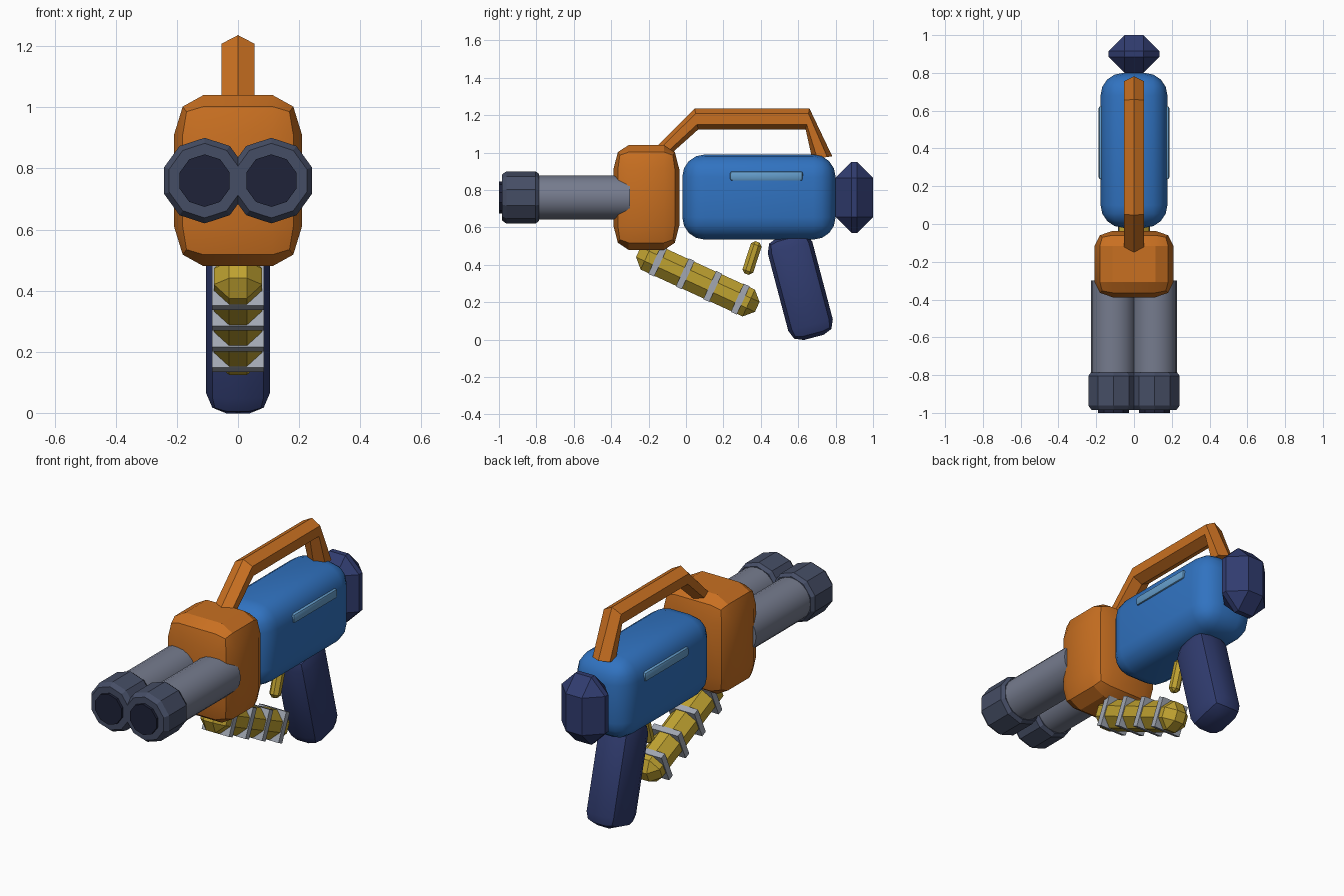
import bpy, bmesh, math
from mathutils import Matrix, Vector

if "Cube" in bpy.data.objects:
    bpy.data.objects.remove(bpy.data.objects["Cube"])


def material(name, rgb):
    m = bpy.data.materials.new(name)
    m.diffuse_color = (*rgb, 1)
    m.use_nodes = True
    m.node_tree.nodes["Principled BSDF"].inputs["Base Color"].default_value = m.diffuse_color
    return m


BLUE = material("blue", (0.03, 0.17, 0.53))
NAVY = material("navy", (0.03, 0.045, 0.16))
ORANGE = material("orange", (0.58, 0.16, 0.015))
YELLOW = material("yellow", (0.52, 0.36, 0.03))
STEEL = material("steel", (0.18, 0.2, 0.27))
DARK = material("dark_steel", (0.06, 0.075, 0.13))
BORE = material("bore", (0.013, 0.016, 0.04))
PALE = material("pale_blue", (0.13, 0.34, 0.6))
GREY = material("grey", (0.36, 0.39, 0.45))


def finish(bm, name, mat, smooth=None):
    bmesh.ops.recalc_face_normals(bm, faces=bm.faces)
    me = bpy.data.meshes.new(name)
    bm.to_mesh(me)
    bm.free()
    me.materials.append(mat)
    ob = bpy.data.objects.new(name, me)
    bpy.context.collection.objects.link(ob)
    if smooth:
        bpy.ops.object.select_all(action='DESELECT')
        ob.select_set(True)
        bpy.context.view_layer.objects.active = ob
        bpy.ops.object.shade_smooth_by_angle(angle=math.radians(smooth))
    return ob


def box(name, center, size, mat, bevel=0, segs=1, tilt=0, smooth=None, unit=False):
    """Bevelled box tilted about x; unit=True bevels before scaling."""
    bm = bmesh.new()
    bmesh.ops.create_cube(bm, size=1)
    scale = Matrix.Diagonal((*size, 1))
    if not unit:
        bm.transform(scale)
    if bevel:
        bmesh.ops.bevel(bm, geom=bm.edges[:], offset=bevel, segments=segs,
                        profile=0.5, affect='EDGES')
    if unit:
        bm.transform(scale)
    bm.transform(Matrix.Translation(center) @ Matrix.Rotation(math.radians(tilt), 4, 'X'))
    return finish(bm, name, mat, smooth)


def lathe(name, x, z, profile, sides, mat, smooth=None):
    """Closed solid of (y, radius) rings around an axis along y."""
    bm = bmesh.new()
    rings = []
    for y, r in profile:
        ring = []
        for i in range(sides):
            a = 2 * math.pi * i / sides
            ring.append(bm.verts.new((x + r * math.sin(a), y, z + r * math.cos(a))))
        rings.append(ring)
    skin(bm, rings)
    return finish(bm, name, mat, smooth)


def skin(bm, rings):
    n = len(rings[0])
    for a, b in zip(rings, rings[1:]):
        for i in range(n):
            j = (i + 1) % n
            bm.faces.new((a[i], a[j], b[j], b[i]))
    bm.faces.new(rings[0])
    bm.faces.new(rings[-1])


# Main body, front block and rear knob
box("body", (0, 0.39, 0.762), (0.354, 0.82, 0.455), BLUE, 0.12, 4, smooth=35)
box("front_block", (0, -0.212, 0.76), (0.418, 0.352, 0.56), ORANGE, 0.23, 2,
    smooth=25, unit=True)
box("rear_knob", (0, 0.9, 0.76), (0.27, 0.2, 0.38), NAVY, 0.085)

# Twin barrels with faceted muzzles and dark bores
for side, x in (("left", -0.109), ("right", 0.109)):
    lathe(side + "_barrel", x, 0.76, [(-0.82, 0.118), (-0.3, 0.118)], 20, STEEL, 35)
    lathe(side + "_muzzle", x, 0.76,
          [(-0.985, 0.122), (-0.96, 0.14), (-0.805, 0.14), (-0.785, 0.125)], 10, DARK)
    lathe(side + "_bore", x, 0.76, [(-1.0, 0.086), (-0.97, 0.086)], 10, BORE)

# Carry handle: six-sided bar swept between outer and inner side outlines
outer = [(-0.16, 1.03), (0.047, 1.236), (0.66, 1.236), (0.782, 0.98)]
inner = [(-0.09, 0.985), (0.065, 1.123), (0.64, 1.123), (0.675, 0.965)]
bm = bmesh.new()
rings = []
for o, i in zip(outer, inner):
    o, i = Vector((0, *o)), Vector((0, *i))
    rings.append([bm.verts.new(o.lerp(i, t) + Vector((x, 0, 0))) for x, t in
                  ((0, 0), (0.054, 0.25), (0.054, 0.75), (0, 1), (-0.054, 0.75), (-0.054, 0.25))])
skin(bm, rings)
finish(bm, "carry_handle", ORANGE)

# Grip and trigger
box("grip", (0, 0.611, 0.285), (0.208, 0.246, 0.565), NAVY, 0.068, 2, tilt=14.8, smooth=25)
box("trigger", (0, 0.353, 0.436), (0.056, 0.06, 0.182), YELLOW, 0.018, tilt=-18)

# Sloping pump with square bands
TILT = -24.7
pump = Vector((0, 0.063, 0.321))
axis = Vector((0, math.cos(math.radians(TILT)), math.sin(math.radians(TILT))))
box("pump", pump, (0.158, 0.7, 0.158), YELLOW, 0.05, tilt=TILT)
for k in range(4):
    box(f"pump_band_{k + 1}", pump + axis * (-0.236 + 0.162 * k),
        (0.17, 0.035, 0.166), GREY, tilt=TILT)

# Pale strips on both body sides
for side, s in (("left", -1), ("right", 1)):
    box(side + "_strip", (s * 0.17, 0.43, 0.874), (0.034, 0.39, 0.052), PALE, 0.013, 2, smooth=30)
